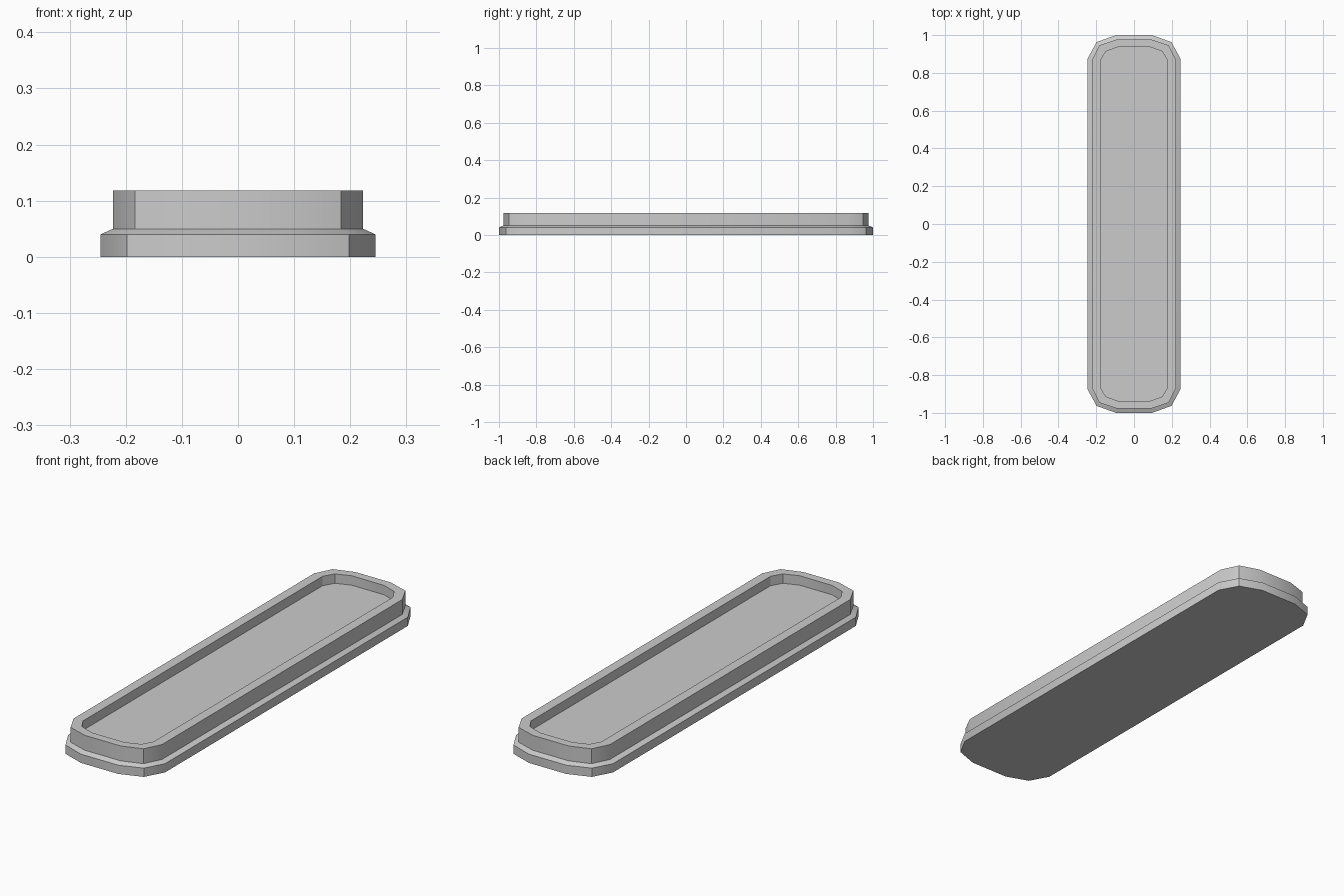
import bpy, bmesh, math

if "Cube" in bpy.data.objects:
    bpy.data.objects.remove(bpy.data.objects["Cube"])


def outline(corner):
    """Mirror one quarter outline (right side to top) into a full counter-clockwise loop."""
    right_top = corner
    left_top = [(-x, y) for x, y in reversed(corner)]
    left_bottom = [(-x, -y) for x, y in corner]
    right_bottom = [(x, -y) for x, y in reversed(corner)]
    return right_top + left_top + left_bottom + right_bottom


# Quarter outlines of the base flange, raised rim and tray recess
base = outline([(0.245, 0.877), (0.198, 0.963), (0.095, 1.0)])
rim = outline([(0.223, 0.868), (0.184, 0.946), (0.09, 0.977)])
recess = outline([(0.178, 0.865), (0.15, 0.913), (0.082, 0.938)])

# Stacked sections: flange, sloped ledge, rim wall, rim top, recess wall
sections = [(base, 0.0), (base, 0.04), (rim, 0.05), (rim, 0.118),
            (recess, 0.118), (recess, 0.075)]

bm = bmesh.new()
rings = [[bm.verts.new((x, y, z)) for x, y in loop] for loop, z in sections]
for low, high in zip(rings, rings[1:]):
    for i in range(len(low)):
        j = (i + 1) % len(low)
        bm.faces.new((low[i], low[j], high[j], high[i]))

# Flat underside and tray floor
bm.faces.new(list(reversed(rings[0])))
bm.faces.new(rings[-1])

mesh = bpy.data.meshes.new("shallow_tray")
bm.to_mesh(mesh)
bm.free()
tray = bpy.data.objects.new("shallow_tray", mesh)
bpy.context.collection.objects.link(tray)

# Soften the shallow corner facets, keep the steps crisp
bpy.context.view_layer.objects.active = tray
tray.select_set(True)
bpy.ops.object.shade_smooth_by_angle(angle=math.radians(30))
